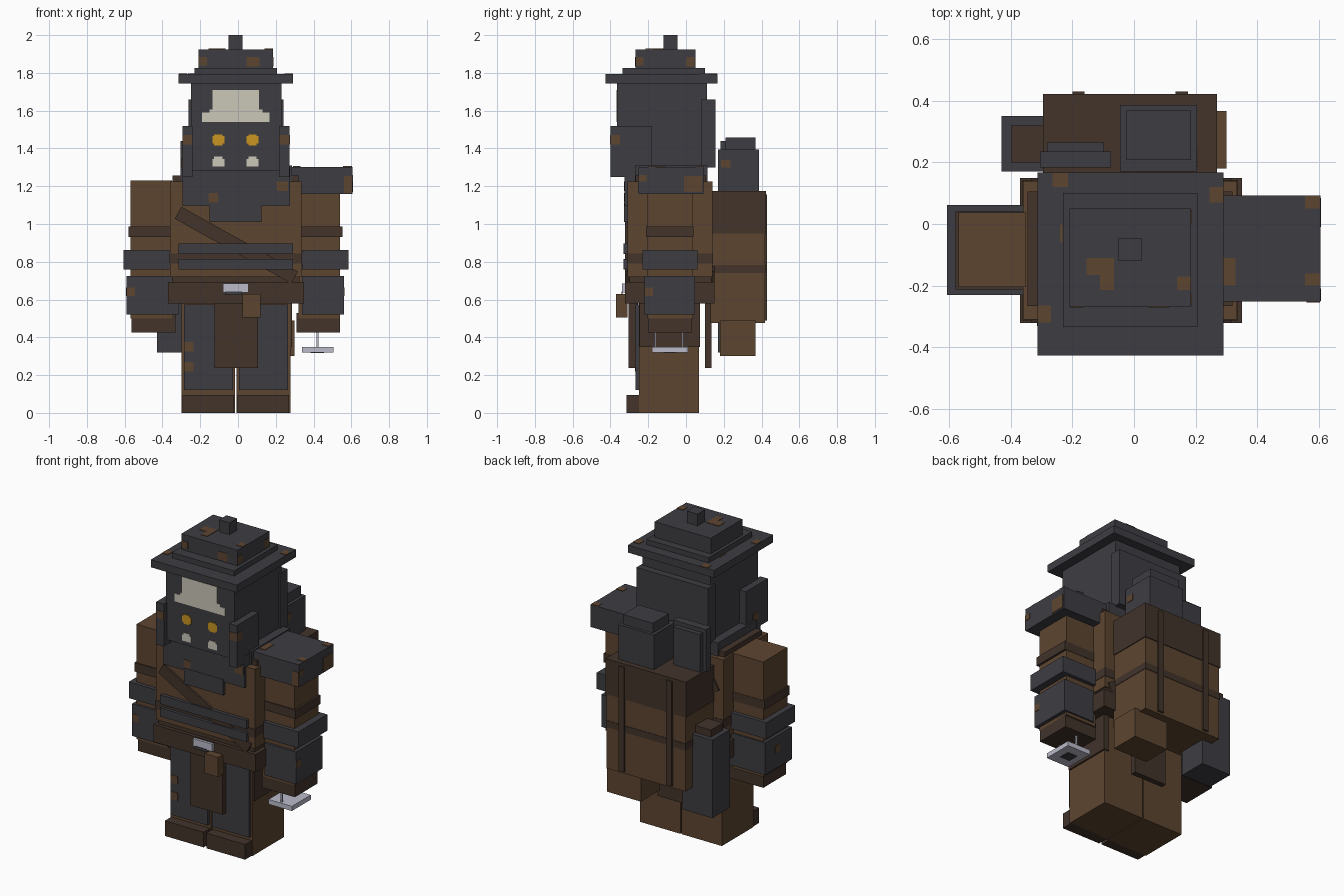
import bpy, math
from mathutils import Vector

def material(name, r, g, b):
    m = bpy.data.materials.new(name)
    m.diffuse_color = (r, g, b, 1)
    return m

GRAY = material("iron_gray", 0.048, 0.046, 0.055)
BROWN = material("leather_brown", 0.110, 0.060, 0.030)
DARK = material("dark_leather", 0.054, 0.033, 0.024)
CREAM = material("bone_cream", 0.60, 0.57, 0.48)
GOLD = material("eye_gold", 0.58, 0.30, 0.015)
STEEL = material("pale_steel", 0.50, 0.50, 0.60)

def box(name, mat, x0, x1, y0, y1, z0, z1, tilt=0):
    """Box from its extents, optionally tilted about the y axis."""
    bpy.ops.mesh.primitive_cube_add(size=1)
    o = bpy.context.object
    o.name = name
    size = Vector((x1 - x0, y1 - y0, z1 - z0))
    for v in o.data.vertices:
        v.co = v.co * size
    o.location = ((x0 + x1) / 2, (y0 + y1) / 2, (z0 + z1) / 2)
    o.rotation_euler.y = tilt
    o.data.materials.append(mat)
    return o

T = 0.003  # half thickness of painted plates
def front_paint(name, mat, y, x0, x1, z0, z1):
    box(name, mat, x0, x1, y - T, y + T, z0, z1)

def side_paint(name, mat, x, y0, y1, z0, z1):
    box(name, mat, x - T, x + T, y0, y1, z0, z1)

def top_paint(name, mat, z, x0, x1, y0, y1):
    box(name, mat, x0, x1, y0, y1, z - T, z + T)

# Hat
box("hat_knob", GRAY, -0.05, 0.025, -0.12, -0.045, 1.92, 2.0)
box("hat_crown", GRAY, -0.21, 0.185, -0.268, 0.05, 1.82, 1.925)
box("hat_step", GRAY, -0.23, 0.207, -0.335, 0.10, 1.79, 1.826)
box("hat_brim", GRAY, -0.314, 0.291, -0.427, 0.167, 1.745, 1.793)

# Head, cheek guards and neck guard
box("head", GRAY, -0.25, 0.23, -0.365, 0.11, 1.28, 1.75)
box("neck_guard", GRAY, -0.262, 0.24, 0.08, 0.155, 1.30, 1.66)
for x0, x1 in ((-0.295, -0.242), (0.218, 0.272)):
    box("cheek_guard", GRAY, x0, x1, -0.40, -0.18, 1.25, 1.52)

# Painted face
FACE = -0.365
front_paint("brow_mark", CREAM, FACE, -0.135, 0.11, 1.585, 1.71)
front_paint("brow_base", CREAM, FACE, -0.19, 0.168, 1.54, 1.59)
front_paint("brow_bevel", CREAM, FACE, -0.15, 0.13, 1.585, 1.605)
for x in (-0.104, 0.077):
    for w, h in ((0.032, 0.02), (0.022, 0.03)):
        front_paint("eye", GOLD, FACE - 0.001 * (h > 0.025), x - w, x + w, 1.445 - h, 1.445 + h)
    front_paint("tooth", CREAM, FACE, x - 0.032, x + 0.032, 1.305, 1.345)
    front_paint("tooth_top", CREAM, FACE, x - 0.022, x + 0.022, 1.34, 1.357)

# Torso, collar and bib
box("torso", BROWN, -0.36, 0.335, -0.31, 0.14, 0.72, 1.225)
box("shoulder_yoke", DARK, -0.346, 0.32, -0.267, 0.105, 1.22, 1.258)
box("collar", GRAY, -0.305, 0.285, -0.27, 0.115, 1.20, 1.31)
box("bib_upper", GRAY, -0.295, 0.275, -0.325, -0.26, 1.095, 1.30)
box("bib_lower", GRAY, -0.15, 0.125, -0.328, -0.30, 1.01, 1.11)
box("torso_band", DARK, -0.363, 0.338, -0.313, 0.143, 0.79, 0.845)
box("chest_strap", DARK, -0.362, 0.344, -0.322, 0.15, 0.852, 0.924, math.radians(29.1))
for z0, z1 in ((0.84, 0.897), (0.76, 0.815)):
    box("chest_plate", GRAY, -0.315, 0.291, -0.332, -0.30, z0, z1)

# Belt with buckle and pouch
box("belt_upper", DARK, -0.35, 0.325, -0.30, 0.135, 0.68, 0.735)
box("belt", DARK, -0.37, 0.35, -0.322, 0.15, 0.58, 0.692)
box("buckle", STEEL, -0.08, 0.055, -0.338, -0.31, 0.637, 0.685)
front_paint("buckle_slot", GRAY, -0.338, -0.07, 0.02, 0.625, 0.642)
box("belt_pouch", BROWN, 0.025, 0.12, -0.37, -0.31, 0.505, 0.63)

# Cloth flaps
box("front_flap", DARK, -0.125, 0.105, -0.305, -0.255, 0.237, 0.60)
box("back_flap", DARK, -0.125, 0.105, 0.10, 0.135, 0.237, 0.60)

# Legs, leg plates, hip panels and toes
for x0, x1 in ((-0.30, -0.015), (-0.008, 0.277)):
    box("leg", BROWN, x0, x1, -0.25, 0.068, 0, 0.60)
    box("leg_plate", GRAY, x0 + 0.014, x1 - 0.012, -0.268, -0.24, 0.12, 0.575)
    box("toe", DARK, x0 + 0.006, x1 - 0.006, -0.315, -0.24, 0, 0.096)
box("hip_panel", DARK, 0.25, 0.287, -0.245, 0.075, 0.35, 0.59)

# Arms: each part as left and right x extents, then y and z extents
ARM = (
    ("sleeve", BROWN, -0.57, -0.35, 0.32, 0.54, -0.205, 0.038, 0.50, 1.23),
    ("arm_band", DARK, -0.58, -0.352, 0.33, 0.553, -0.213, 0.04, 0.93, 0.986),
    ("elbow_guard", GRAY, -0.607, -0.34, 0.34, 0.585, -0.23, 0.062, 0.76, 0.863),
    ("gauntlet", GRAY, -0.59, -0.315, 0.34, 0.562, -0.22, 0.048, 0.52, 0.725),
    ("hand", DARK, -0.563, -0.33, 0.31, 0.54, -0.20, 0.028, 0.425, 0.53),
)
for name, mat, a, b, c, d, *yz in ARM:
    box("left_" + name, mat, a, b, *yz)
    box("right_" + name, mat, c, d, *yz)
box("shoulder_pad", GRAY, 0.275, 0.605, -0.252, 0.093, 1.16, 1.303)

# Hanging steel tool under the right hand
box("tool_plate", STEEL, 0.34, 0.505, -0.18, 0.01, 0.32, 0.35)
top_paint("tool_hole", GRAY, 0.32, 0.385, 0.455, -0.12, -0.05)
for y in (-0.163, -0.017):
    box("tool_rod", STEEL, 0.416, 0.426, y - 0.005, y + 0.005, 0.34, 0.44)

# Backpack
box("pack_body", BROWN, -0.29, 0.265, 0.13, 0.418, 0.477, 0.96)
box("pack_flap", DARK, -0.295, 0.27, 0.14, 0.423, 0.95, 1.175)
box("pack_stripe", DARK, -0.293, 0.268, 0.135, 0.421, 0.74, 0.782)
for x in (-0.18, 0.155):
    box("pack_strap", DARK, x - 0.02, x + 0.02, 0.41, 0.43, 0.49, 1.155)
box("pack_pouch", BROWN, 0.06, 0.30, 0.18, 0.367, 0.30, 0.49)
box("canister", GRAY, -0.045, 0.205, 0.17, 0.387, 1.17, 1.395)
box("canister_lid", GRAY, -0.025, 0.185, 0.208, 0.368, 1.39, 1.457)
box("bedroll", GRAY, -0.305, -0.075, 0.183, 0.235, 1.17, 1.44)
box("bedroll_plate", GRAY, -0.283, -0.098, 0.23, 0.265, 1.175, 1.415)
box("quiver", GRAY, -0.43, -0.22, 0.17, 0.35, 0.32, 0.815)
box("quiver_cap", DARK, -0.40, -0.25, 0.20, 0.32, 0.81, 0.86)

# Rust patches: level, then the two extents
for p in ((1.793, -0.265, -0.215, 0.12, 0.165), (1.793, 0.245, 0.29, 0.07, 0.12),
          (1.793, -0.312, -0.27, -0.32, -0.265), (1.793, -0.24, -0.232, -0.06, 0),
          (1.925, -0.155, -0.065, -0.165, -0.11), (1.925, -0.11, -0.065, -0.215, -0.165),
          (1.925, 0.14, 0.184, -0.215, -0.17), (1.303, 0.555, 0.604, 0.05, 0.092),
          (1.303, 0.555, 0.604, -0.2, -0.16), (1.303, 0.29, 0.33, -0.2, -0.11)):
    top_paint("rust_top", BROWN, *p)
for p in ((-0.268, -0.208, -0.165, 1.84, 1.885), (-0.268, 0.045, 0.115, 1.835, 1.885),
          (-0.325, -0.155, -0.105, 1.115, 1.165), (-0.325, 0.205, 0.265, 1.175, 1.225),
          (-0.252, 0.56, 0.604, 1.165, 1.255), (-0.40, -0.293, -0.242, 1.42, 1.47),
          (-0.40, 0.218, 0.27, 1.42, 1.47), (-0.268, -0.285, -0.235, 0.325, 0.375),
          (-0.268, -0.285, -0.235, 0.22, 0.27), (-0.22, -0.588, -0.545, 0.62, 0.665)):
    front_paint("rust_front", BROWN, *p)
for p in ((0.272, -0.398, -0.35, 1.42, 1.47), (0.605, -0.25, -0.21, 1.225, 1.26),
          (0.605, -0.01, 0.085, 1.17, 1.255), (0.185, -0.266, -0.225, 1.84, 1.885),
          (0.185, 0.0, 0.045, 1.835, 1.885), (0.562, -0.218, -0.175, 0.62, 0.665),
          (0.205, 0.185, 0.235, 1.3, 1.34), (-0.295, -0.30, -0.25, 1.3, 1.35),
          (-0.59, -0.10, -0.05, 0.62, 0.665)):
    side_paint("rust_side", BROWN, *p)
